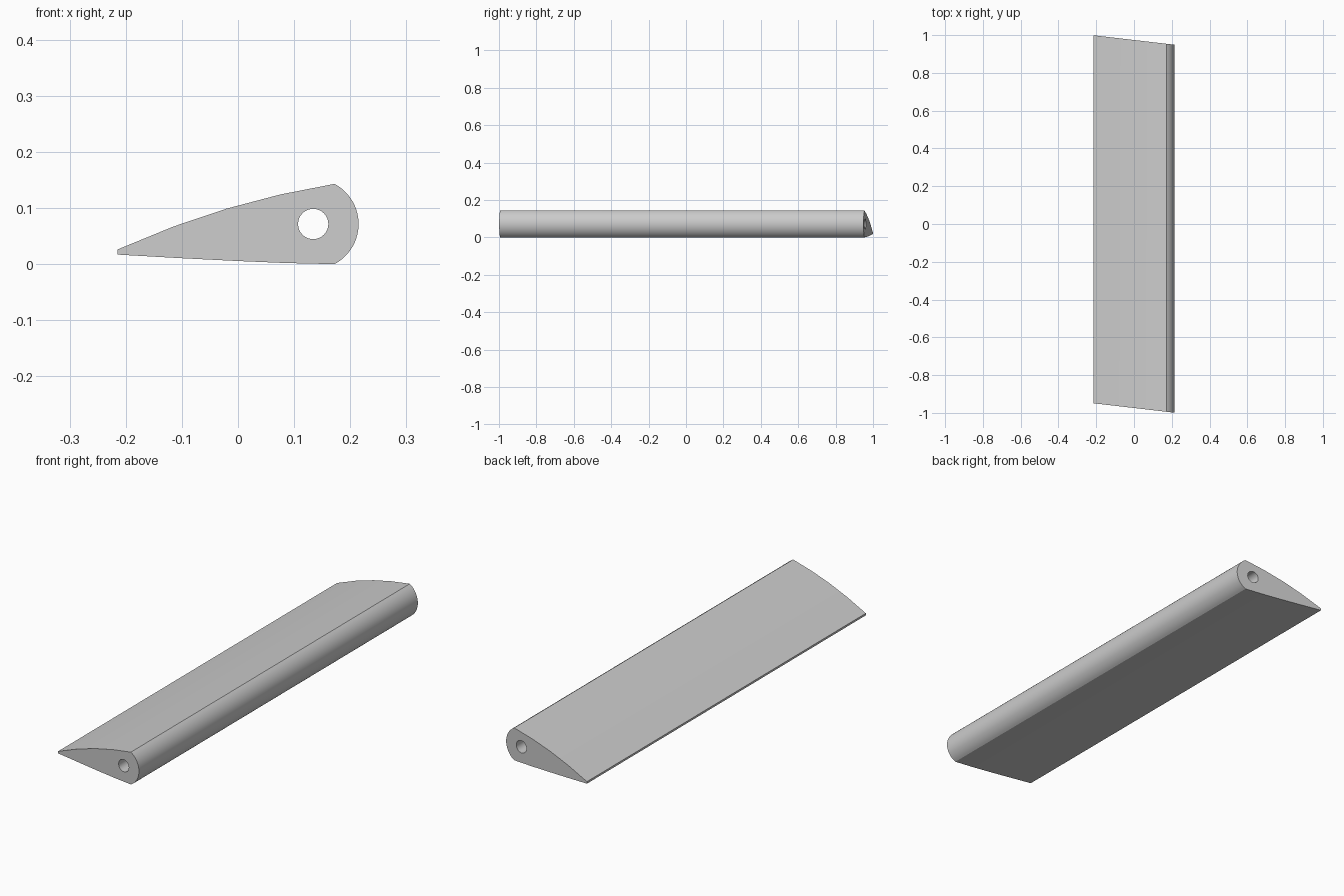
import bpy, bmesh, math

if "Cube" in bpy.data.objects:
    bpy.data.objects.remove(bpy.data.objects["Cube"])

HALF_LENGTH = 0.974
SWEEP = 0.05 / 0.43               # raked ends: y shifts with x
PIVOT_X, PIVOT_Z = 0.134, 0.0725  # shared centre of nose arc and bore
NOSE_R, BORE_R = 0.081, 0.027


def arc(radius, start, end, steps):
    return [(PIVOT_X + radius * math.cos(start + (end - start) * i / steps),
             PIVOT_Z + radius * math.sin(start + (end - start) * i / steps))
            for i in range(steps + 1)]


# Airfoil outline: underside, rounded nose, cambered top, blunt trailing edge
nose_angle = math.asin((PIVOT_Z - 0.001) / NOSE_R)
outline = [(-0.215, 0.018), (-0.1, 0.0115), (0.0, 0.0065), (0.085, 0.003)]
outline += arc(NOSE_R, -nose_angle, nose_angle, 20)
outline += [(0.075, 0.125), (-0.02, 0.1), (-0.115, 0.068), (-0.215, 0.027)]
bore = arc(BORE_R, 0, 2 * math.pi, 32)[:-1]

bm = bmesh.new()


def add_walls(points):
    """Wall strip along y; returns the edge loops at both ends."""
    ends = [[bm.verts.new((x, s * HALF_LENGTH - SWEEP * x, z - 0.001))
             for x, z in points] for s in (-1, 1)]
    n = len(points)
    for i in range(n):
        j = (i + 1) % n
        bm.faces.new((ends[0][i], ends[0][j], ends[1][j], ends[1][i]))
    return [[bm.edges.get((e[i], e[(i + 1) % n])) for i in range(n)] for e in ends]


# Skin and through bore, then end caps with the bore left open
skin_ends = add_walls(outline)
bore_ends = add_walls(bore)
for skin, hole in zip(skin_ends, bore_ends):
    bmesh.ops.triangle_fill(bm, edges=skin + hole, use_beauty=True)
bmesh.ops.dissolve_limit(bm, angle_limit=0.001, verts=[],
                         edges=[e for e in bm.edges if e.calc_length() < 0.5])
bmesh.ops.recalc_face_normals(bm, faces=bm.faces[:])

mesh = bpy.data.meshes.new("wing_blade")
bm.to_mesh(mesh)
bm.free()
blade = bpy.data.objects.new("wing_blade", mesh)
bpy.context.collection.objects.link(blade)

# Smooth skin with sharp end and trailing edges
bpy.context.view_layer.objects.active = blade
blade.select_set(True)
bpy.ops.object.shade_smooth_by_angle(angle=math.radians(30))
